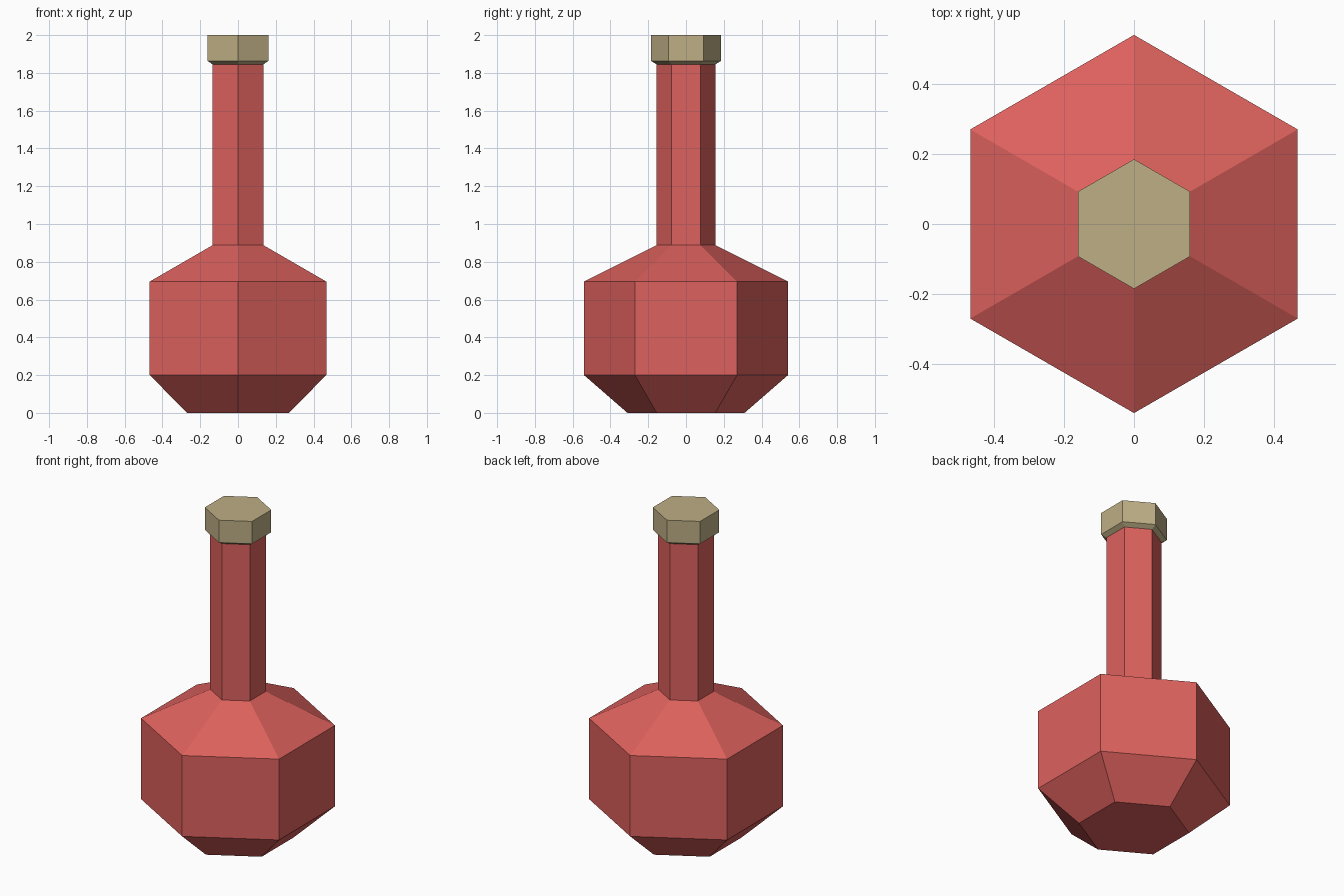
import bpy
import bmesh
from math import sin, cos, pi

cube = bpy.data.objects.get("Cube")
if cube:
    bpy.data.objects.remove(cube, do_unlink=True)

SIDES = 6


def make_material(name, rgb):
    mat = bpy.data.materials.new(name)
    mat.use_nodes = True
    color = (*rgb, 1.0)
    mat.diffuse_color = color
    mat.node_tree.nodes["Principled BSDF"].inputs["Base Color"].default_value = color
    return mat


def lathe(name, profile, mat):
    """Closed six-sided solid from (radius, height) pairs, corners on the y axis."""
    bm = bmesh.new()
    rings = []
    for radius, z in profile:
        angles = [pi / 2 + 2 * pi * i / SIDES for i in range(SIDES)]
        rings.append([bm.verts.new((radius * cos(a), radius * sin(a), z)) for a in angles])
    for low, high in zip(rings, rings[1:]):
        for i in range(SIDES):
            j = (i + 1) % SIDES
            bm.faces.new((low[i], low[j], high[j], high[i]))
    bm.faces.new(rings[0][::-1])
    bm.faces.new(rings[-1])
    mesh = bpy.data.meshes.new(name)
    bm.to_mesh(mesh)
    bm.free()
    mesh.materials.append(mat)
    obj = bpy.data.objects.new(name, mesh)
    bpy.context.collection.objects.link(obj)
    return obj


red = make_material("red glass", (0.72, 0.12, 0.11))
tan = make_material("tan cork", (0.51, 0.425, 0.235))

# Flask: tapered base, straight belly, sloped shoulder and long neck
lathe("flask", [(0.31, 0), (0.54, 0.2), (0.54, 0.695), (0.155, 0.888), (0.155, 1.845)], red)

# Stopper: short flare below a straight cap
lathe("stopper", [(0.155, 1.845), (0.185, 1.863), (0.185, 2.0)], tan)
